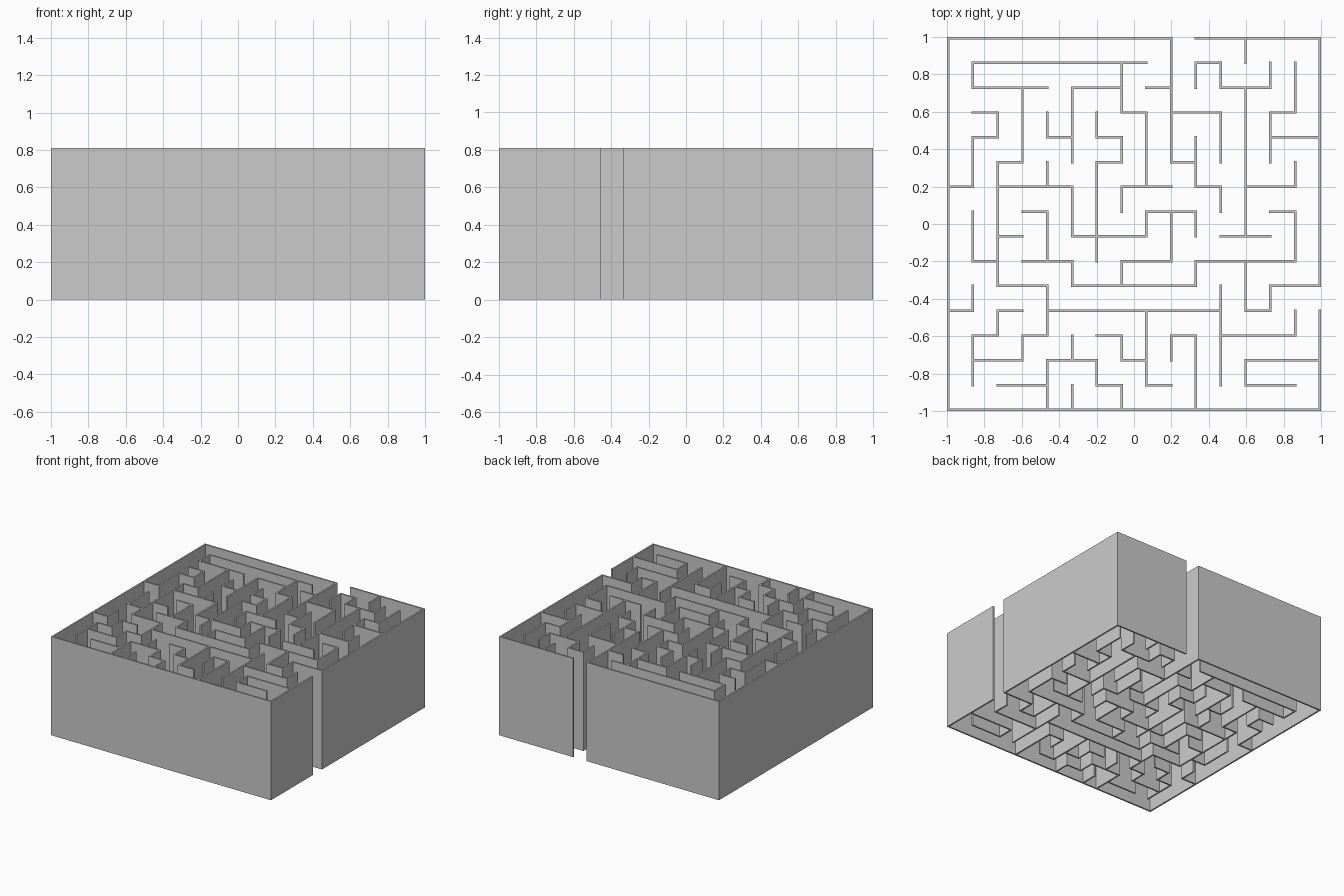
import bpy, bmesh

if "Cube" in bpy.data.objects:
    bpy.data.objects.remove(bpy.data.objects["Cube"])

CELLS, HEIGHT, THICK = 15, 0.81, 0.013
HALF = THICK / 2
PITCH = (2 - THICK) / CELLS

# Wall runs, "start-end" in grid steps.
# Rows run back to front (walls along x); columns run left to right (walls along y).
ROWS = [
    "0-9 10-15", "1-8 10-11", "1-4 5-7 8-9 11-13", "1-2 7-8 9-11 13-14",
    "1-2 4-5 6-7 13-15", "2-3 6-7 9-10", "0-1 2-5 7-9 10-11 12-14",
    "3-4 8-10 13-14", "2-3 5-8 11-13", "1-2 3-5 7-9 10-14",
    "2-4 5-10 13-15", "0-1 2-3 4-11 12-13", "1-2 3-4 6-7 9-10 11-14",
    "1-3 4-6 7-8 12-15", "2-4 6-7 8-9 12-14", "0-15"]
COLS = [
    "0-15", "1-2 4-6 7-9 10-11 12-14", "3-4 5-10 11-12", "2-5 12-13",
    "3-4 5-6 7-9 10-12 13-15", "2-5 6-8 9-10 12-13 14-15", "3-4 5-9 13-14",
    "1-3 4-5 6-7 9-10 12-13 14-15", "3-6 7-8 11-14", "0-5 7-9 12-13",
    "1-2 4-6 7-8 9-10 12-15", "1-2 3-5 6-7 10-14", "0-1 2-8 9-11 13-14",
    "1-2 3-5 10-11", "1-3 5-6 7-9 11-12", "0-10 11-15"]


def segments(lines):
    """Yield (line index, step) for each one-cell wall piece."""
    for line, runs in enumerate(lines):
        for run in runs.split():
            a, b = map(int, run.split("-"))
            for step in range(a, b):
                yield line, step


def pos(i):
    return -1 + HALF + i * PITCH


bm = bmesh.new()


def plan_rect(x0, x1, y0, y1):
    bm.faces.new([bm.verts.new((x, y, 0)) for x, y in
                  ((x0, y0), (x1, y0), (x1, y1), (x0, y1))])


# Plan of the wall pieces between posts
posts = set()
for r, c in segments(ROWS):
    y = -pos(r)
    plan_rect(pos(c) + HALF, pos(c + 1) - HALF, y - HALF, y + HALF)
    posts |= {(c, r), (c + 1, r)}
for c, r in segments(COLS):
    x = pos(c)
    plan_rect(x - HALF, x + HALF, -pos(r + 1) + HALF, -pos(r) - HALF)
    posts |= {(c, r), (c, r + 1)}

# Square posts at every junction and wall end
for c, r in sorted(posts):
    plan_rect(pos(c) - HALF, pos(c) + HALF, -pos(r) - HALF, -pos(r) + HALF)
bmesh.ops.remove_doubles(bm, verts=bm.verts[:], dist=0.0005)

# Raise the plan into solid walls
raised = bmesh.ops.extrude_face_region(bm, geom=bm.faces[:], use_keep_orig=True)
top = [v for v in raised["geom"] if isinstance(v, bmesh.types.BMVert)]
bmesh.ops.translate(bm, verts=top, vec=(0, 0, HEIGHT))
bmesh.ops.recalc_face_normals(bm, faces=bm.faces[:])

mesh = bpy.data.meshes.new("maze_walls")
bm.to_mesh(mesh)
bm.free()
walls = bpy.data.objects.new("maze_walls", mesh)
bpy.context.collection.objects.link(walls)
